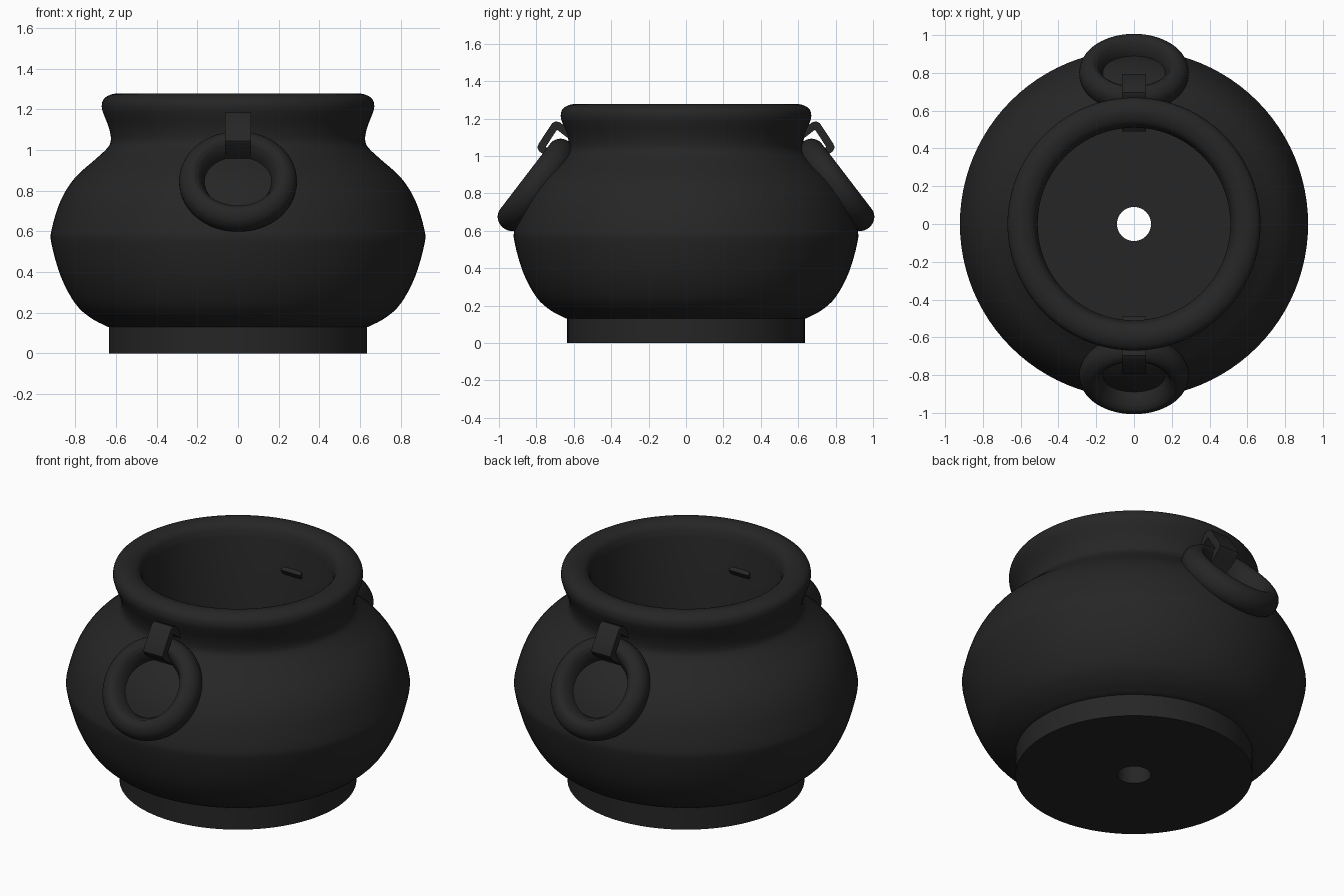
import bpy, bmesh, math
from mathutils import Vector, Matrix

if "Cube" in bpy.data.objects:
    bpy.data.objects.remove(bpy.data.objects["Cube"])

iron = bpy.data.materials.new("black iron")
iron.diffuse_color = (0.019, 0.019, 0.019, 1)
iron.use_nodes = True
iron.node_tree.nodes["Principled BSDF"].inputs["Base Color"].default_value = iron.diffuse_color


def make_object(name, bm, angle=35):
    bmesh.ops.recalc_face_normals(bm, faces=bm.faces)
    mesh = bpy.data.meshes.new(name)
    bm.to_mesh(mesh)
    bm.free()
    ob = bpy.data.objects.new(name, mesh)
    bpy.context.collection.objects.link(ob)
    mesh.materials.append(iron)
    bpy.ops.object.select_all(action='DESELECT')
    ob.select_set(True)
    bpy.context.view_layer.objects.active = ob
    bpy.ops.object.shade_smooth_by_angle(angle=math.radians(angle))
    return ob


def smooth_path(pts, steps=4):
    """Catmull-Rom curve through the given profile points."""
    p = [Vector(q) for q in pts]
    p = [2 * p[0] - p[1]] + p + [2 * p[-1] - p[-2]]
    out = []
    for a, b, c, d in zip(p, p[1:], p[2:], p[3:]):
        for i in range(steps):
            t = i / steps
            out.append(0.5 * (2 * b + (c - a) * t + (2 * a - 5 * b + 4 * c - d) * t * t
                              + (3 * b - a - 3 * c + d) * t ** 3))
    return out + [p[-2]]


def lathe(profile, segments):
    """Revolve a closed (radius, height) profile around z."""
    bm = bmesh.new()
    rings = []
    for k in range(segments):
        a = 2 * math.pi * k / segments
        rings.append([bm.verts.new((r * math.cos(a), r * math.sin(a), z)) for r, z in profile])
    n = len(profile)
    for k in range(segments):
        u, v = rings[k], rings[(k + 1) % segments]
        for i in range(n):
            j = (i + 1) % n
            bm.faces.new((u[i], v[i], v[j], u[j]))
    return bm


# Pot: foot, belly, neck, rolled lip, straight inner wall, floor with drain hole
belly = smooth_path([(0.64, 0.13), (0.725, 0.175), (0.80, 0.245), (0.87, 0.375),
                     (0.916, 0.535), (0.916, 0.61), (0.87, 0.755), (0.80, 0.865),
                     (0.70, 0.955), (0.642, 1.01), (0.625, 1.05), (0.635, 1.11),
                     (0.66, 1.175), (0.67, 1.215), (0.658, 1.253), (0.615, 1.275),
                     (0.57, 1.273), (0.53, 1.25), (0.51, 1.20)])
profile = [(0.09, 0), (0.635, 0), (0.635, 0.13)] + [tuple(q) for q in belly]
profile += [(0.51, 0.13), (0.09, 0.13)]
make_object("pot", lathe(profile, 96))

# Handle ring cross-section: flared inside, rounded outside
ring_section = [(0.165, -0.07), (0.165, 0.0), (0.195, 0.06)]
ring_section += [tuple(q) for q in smooth_path(
    [(0.198, 0.062), (0.22, 0.075), (0.252, 0.067), (0.28, 0.04), (0.29, 0.0),
     (0.28, -0.04), (0.252, -0.067), (0.22, -0.075)], 3)]

# Bracket side outline: a bent strap hooked over the ring, as (distance out, z)
strap = [(0.49, 1.035), (0.675, 1.18), (0.695, 1.185), (0.715, 1.176), (0.788, 1.065),
         (0.795, 1.045), (0.785, 1.025), (0.62, 0.90),
         (0.596, 0.932), (0.75, 1.048), (0.69, 1.14), (0.51, 1.003)]

for side, label in ((-1, "front"), (1, "back")):
    # Ring tilted to lie on the shoulder
    bm = lathe(ring_section, 64)
    tilt = Matrix.Rotation(-side * math.radians(52.6), 4, 'X')
    bm.transform(Matrix.Translation((0, side * 0.80, 0.845)) @ tilt)
    make_object(label + "_ring", bm)

    # Strap extruded across its width
    bm = bmesh.new()
    left = [bm.verts.new((-0.063, side * y, z)) for y, z in strap]
    right = [bm.verts.new((0.063, side * y, z)) for y, z in strap]
    bm.faces.new(left)
    bm.faces.new(right[::-1])
    for i in range(len(strap)):
        j = (i + 1) % len(strap)
        bm.faces.new((left[i], left[j], right[j], right[i]))
    make_object(label + "_bracket", bm)
